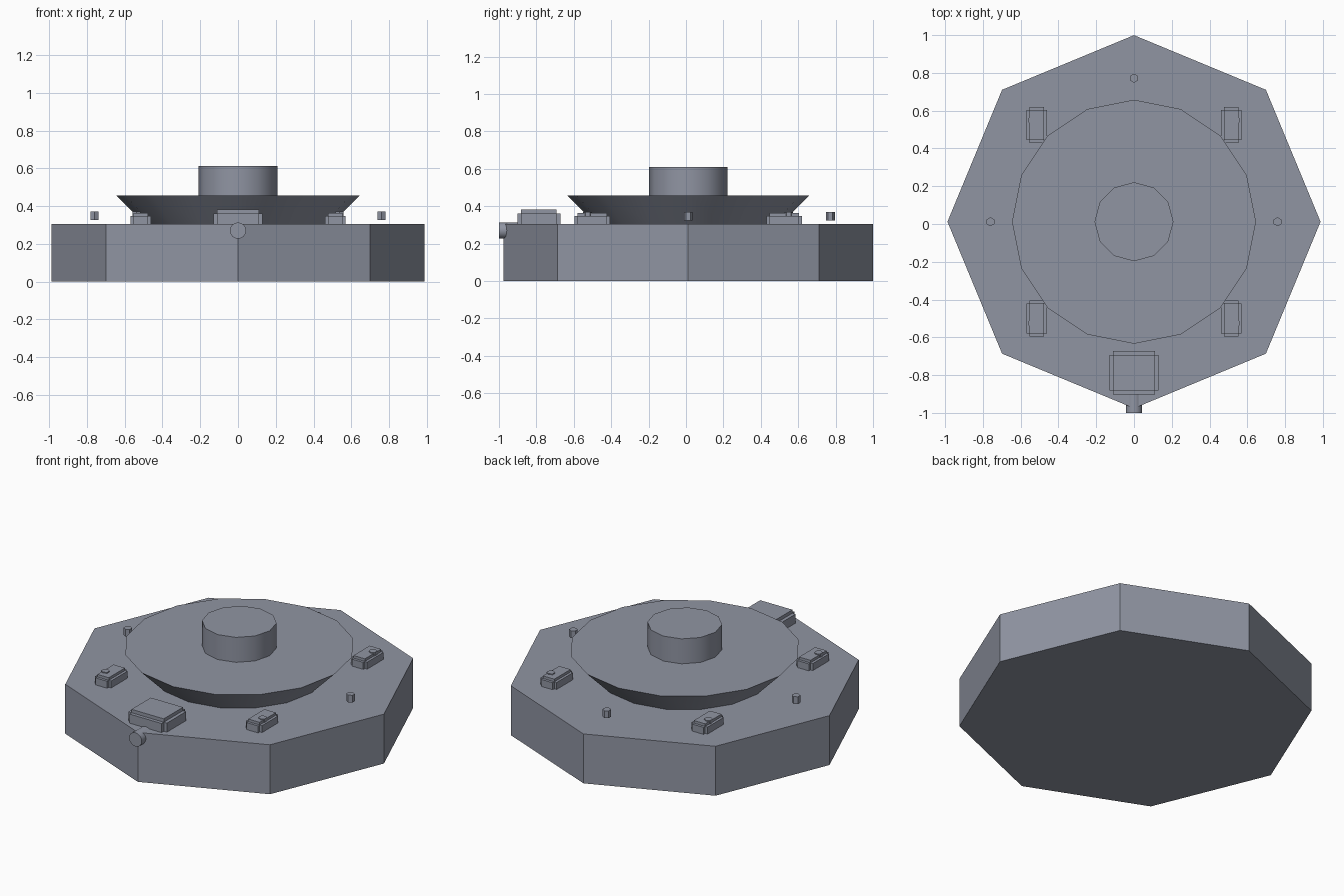
import bpy, math
from math import pi

if "Cube" in bpy.data.objects:
    bpy.data.objects.remove(bpy.data.objects["Cube"])

CY = 0.012      # centre of the round parts in y
TOP = 0.305     # top of the base

grey = bpy.data.materials.new("blue_grey")
grey.diffuse_color = (0.28, 0.30, 0.365, 1)
grey.use_nodes = True
grey.node_tree.nodes["Principled BSDF"].inputs["Base Color"].default_value = grey.diffuse_color


def frustum(name, sides, r1, r2, z0, z1, x=0, y=CY, smooth=True):
    bpy.ops.mesh.primitive_cone_add(vertices=sides, radius1=r1, radius2=r2, depth=z1 - z0,
                                    location=(x, y, (z0 + z1) / 2))
    ob = bpy.context.object
    ob.name = name
    if smooth:
        bpy.ops.object.shade_smooth_by_angle(angle=math.radians(32))


def block(name, x, y, z1, sx, sy, step):
    # stepped block: three crossing boxes, each longer along one axis
    for i, axis in enumerate("xyz"):
        size = [sx - 2 * step, sy - 2 * step]
        if i < 2:
            size[i] += 2 * step
        z0, top = TOP - 0.02, z1 if i == 2 else z1 - step
        bpy.ops.mesh.primitive_cube_add(size=1, location=(x, y, (z0 + top) / 2))
        ob = bpy.context.object
        ob.name = f"{name}_{axis}"
        ob.scale = (size[0], size[1], top - z0)


# Octagonal base, flared disc and central hub
frustum("base", 8, 0.988, 0.988, 0, TOP, smooth=False)
frustum("flared_disc", 16, 0.495, 0.646, TOP, 0.457)
frustum("hub", 12, 0.209, 0.209, 0.457, 0.611)

# Ring of eight small hexagonal pegs
for i in range(8):
    a = i * pi / 4
    frustum(f"peg_{i}", 6, 0.024, 0.024, 0.325, 0.37,
            0.76 * math.cos(a), CY + 0.76 * math.sin(a), smooth=False)

# Four stepped corner blocks
for sx in (-1, 1):
    for sy in (-1, 1):
        block(f"corner_block_{sx}_{sy}", sx * 0.515, CY + sy * 0.513, 0.364, 0.11, 0.19, 0.016)

# Larger front block
block("front_block", 0, -0.787, 0.382, 0.262, 0.23, 0.021)

# Round front button, lying along y
bpy.ops.mesh.primitive_cylinder_add(vertices=16, radius=0.043, depth=0.15,
                                    location=(0, -0.925, 0.27), rotation=(pi / 2, 0, 0))
bpy.context.object.name = "front_button"
bpy.ops.object.shade_smooth_by_angle(angle=math.radians(32))

# One blue-grey finish on every part
for ob in bpy.data.objects:
    ob.data.materials.append(grey)
